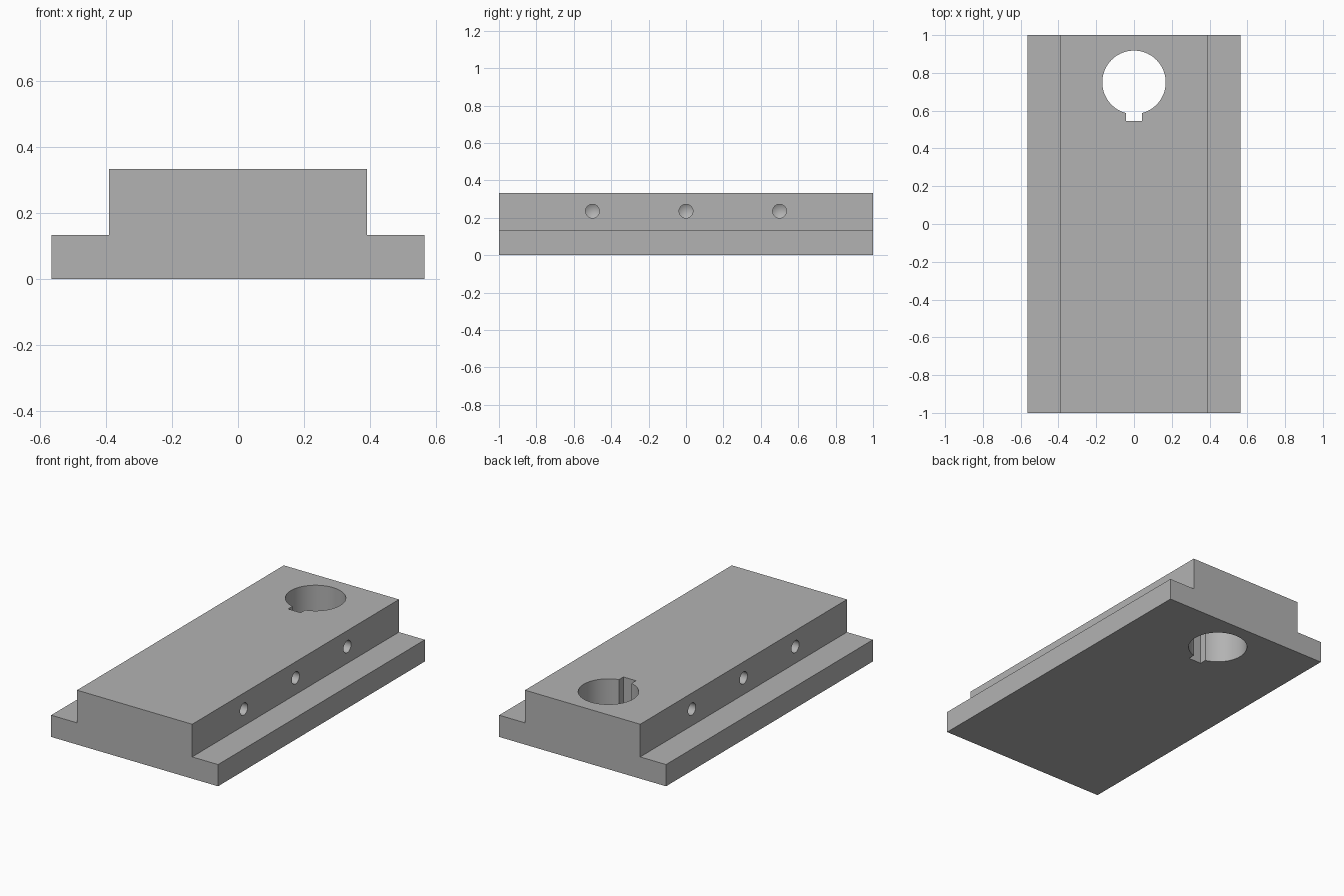
import bpy, bmesh, math
from mathutils import Matrix, Vector

if "Cube" in bpy.data.objects:
    bpy.data.objects.remove(bpy.data.objects["Cube"], do_unlink=True)

BASE_HALF, RAISED_HALF = 0.565, 0.39
STEP_Z, TOP_Z = 0.133, 0.333
BORE_Y, BORE_R = 0.75, 0.168
PIN_R, PIN_DEPTH, PIN_Z = 0.037, 0.2, 0.235

grey = bpy.data.materials.new("plain_grey")
grey.use_nodes = True
colour = (0.45, 0.45, 0.45, 1)
grey.diffuse_color = colour
grey.node_tree.nodes["Principled BSDF"].inputs["Base Color"].default_value = colour


def make_object(name, bm):
    bmesh.ops.recalc_face_normals(bm, faces=bm.faces)
    mesh = bpy.data.meshes.new(name)
    bm.to_mesh(mesh)
    bm.free()
    mesh.materials.append(grey)
    obj = bpy.data.objects.new(name, mesh)
    bpy.context.collection.objects.link(obj)
    return obj


def cut(target, cutter):
    """Subtract the cutter from the target, then discard it."""
    cutter.hide_render = True
    mod = target.modifiers.new("cut", "BOOLEAN")
    mod.operation, mod.solver, mod.object = "DIFFERENCE", "EXACT", cutter
    bpy.context.view_layer.objects.active = target
    bpy.ops.object.modifier_apply(modifier=mod.name)
    bpy.data.objects.remove(cutter, do_unlink=True)


def drill(side, y):
    """Blind hole cutter with a conical tip, pointing inward from one side."""
    bm = bmesh.new()
    overshoot, tip = 0.05, 0.022
    rings = []
    for x in (RAISED_HALF + overshoot, RAISED_HALF - PIN_DEPTH):
        rings.append([bm.verts.new((side * x, y + PIN_R * math.cos(a), PIN_Z + PIN_R * math.sin(a)))
                      for a in (math.tau * i / 32 for i in range(32))])
    apex = bm.verts.new((side * (RAISED_HALF - PIN_DEPTH - tip), y, PIN_Z))
    bm.faces.new(rings[0])
    for i in range(32):
        j = (i + 1) % 32
        bm.faces.new((rings[0][i], rings[0][j], rings[1][j], rings[1][i]))
        bm.faces.new((rings[1][i], rings[1][j], apex))
    return make_object("drill_cutter", bm)


# Stepped block: half profile mirrored, then extruded along its length
half = [(BASE_HALF, 0), (BASE_HALF, STEP_Z), (RAISED_HALF, STEP_Z), (RAISED_HALF, TOP_Z)]
profile = half + [(-x, z) for x, z in reversed(half)]
bm = bmesh.new()
face = bm.faces.new([bm.verts.new((x, -1, z)) for x, z in profile])
ext = bmesh.ops.extrude_face_region(bm, geom=[face])
bmesh.ops.translate(bm, vec=Vector((0, 2, 0)),
                    verts=[v for v in ext["geom"] if isinstance(v, bmesh.types.BMVert)])
block = make_object("stepped_block", bm)

# Keyed bore: circular outline with a slot facing the front
SLOT_HALF, SLOT_Y = 0.043, 0.545
gap = math.asin(SLOT_HALF / BORE_R)
start, sweep = -math.pi / 2 + gap, math.tau - 2 * gap
outline = [(BORE_R * math.cos(start + sweep * i / 64), BORE_Y + BORE_R * math.sin(start + sweep * i / 64))
           for i in range(65)]
outline += [(-SLOT_HALF, SLOT_Y), (SLOT_HALF, SLOT_Y)]
bm = bmesh.new()
face = bm.faces.new([bm.verts.new((x, y, -0.1)) for x, y in outline])
ext = bmesh.ops.extrude_face_region(bm, geom=[face])
bmesh.ops.translate(bm, vec=Vector((0, 0, 0.6)),
                    verts=[v for v in ext["geom"] if isinstance(v, bmesh.types.BMVert)])
cut(block, make_object("bore_cutter", bm))

# Three blind holes on each side
for side in (-1, 1):
    for y in (-0.5, 0, 0.5):
        cut(block, drill(side, y))

# Smooth the round walls, keep the edges crisp
bpy.ops.object.select_all(action="DESELECT")
block.select_set(True)
bpy.context.view_layer.objects.active = block
bpy.ops.object.shade_smooth_by_angle(angle=math.radians(25))
